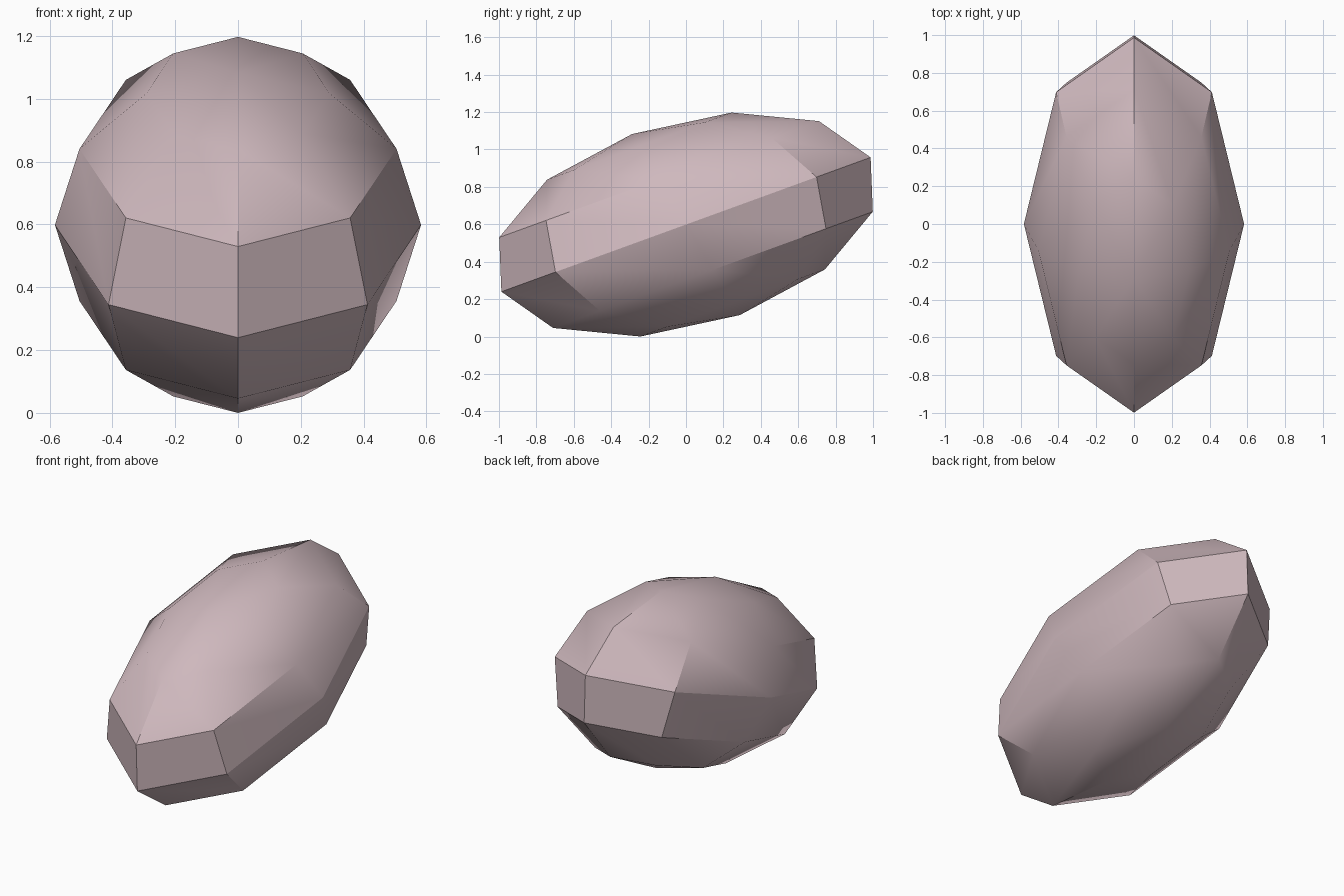
import bpy
import bmesh
import math
from mathutils import Matrix

cube = bpy.data.objects.get("Cube")
if cube:
    bpy.data.objects.remove(cube, do_unlink=True)

# Pale pink stone colour
PINK = (0.62, 0.48, 0.51, 1.0)
material = bpy.data.materials.new("pale pink")
material.use_nodes = True
material.diffuse_color = PINK
shader = next(n for n in material.node_tree.nodes if n.type == "BSDF_PRINCIPLED")
shader.inputs["Base Color"].default_value = PINK

# Low-poly ball, stretched along y and tilted up towards the back
stretch_and_tilt = Matrix((
    (0.583, 0.0, 0.0, 0.0),
    (0.0, 0.987, -0.288, 0.0),
    (0.0, 0.359, 0.484, 0.0),
    (0.0, 0.0, 0.0, 1.0),
))
bm = bmesh.new()
bmesh.ops.create_uvsphere(bm, u_segments=8, v_segments=6, radius=1.0)
bm.transform(stretch_and_tilt)

# Rest the lowest point on the ground
lowest = min(v.co.z for v in bm.verts)
bmesh.ops.translate(bm, verts=bm.verts, vec=(0, 0, -lowest))
bmesh.ops.recalc_face_normals(bm, faces=bm.faces)

mesh = bpy.data.meshes.new("pebble")
bm.to_mesh(mesh)
bm.free()
mesh.materials.append(material)
pebble = bpy.data.objects.new("pebble", mesh)
bpy.context.scene.collection.objects.link(pebble)

# Smooth shading with the sharper edges kept crisp
bpy.ops.object.select_all(action="DESELECT")
pebble.select_set(True)
bpy.context.view_layer.objects.active = pebble
bpy.ops.object.shade_smooth_by_angle(angle=math.radians(30))
